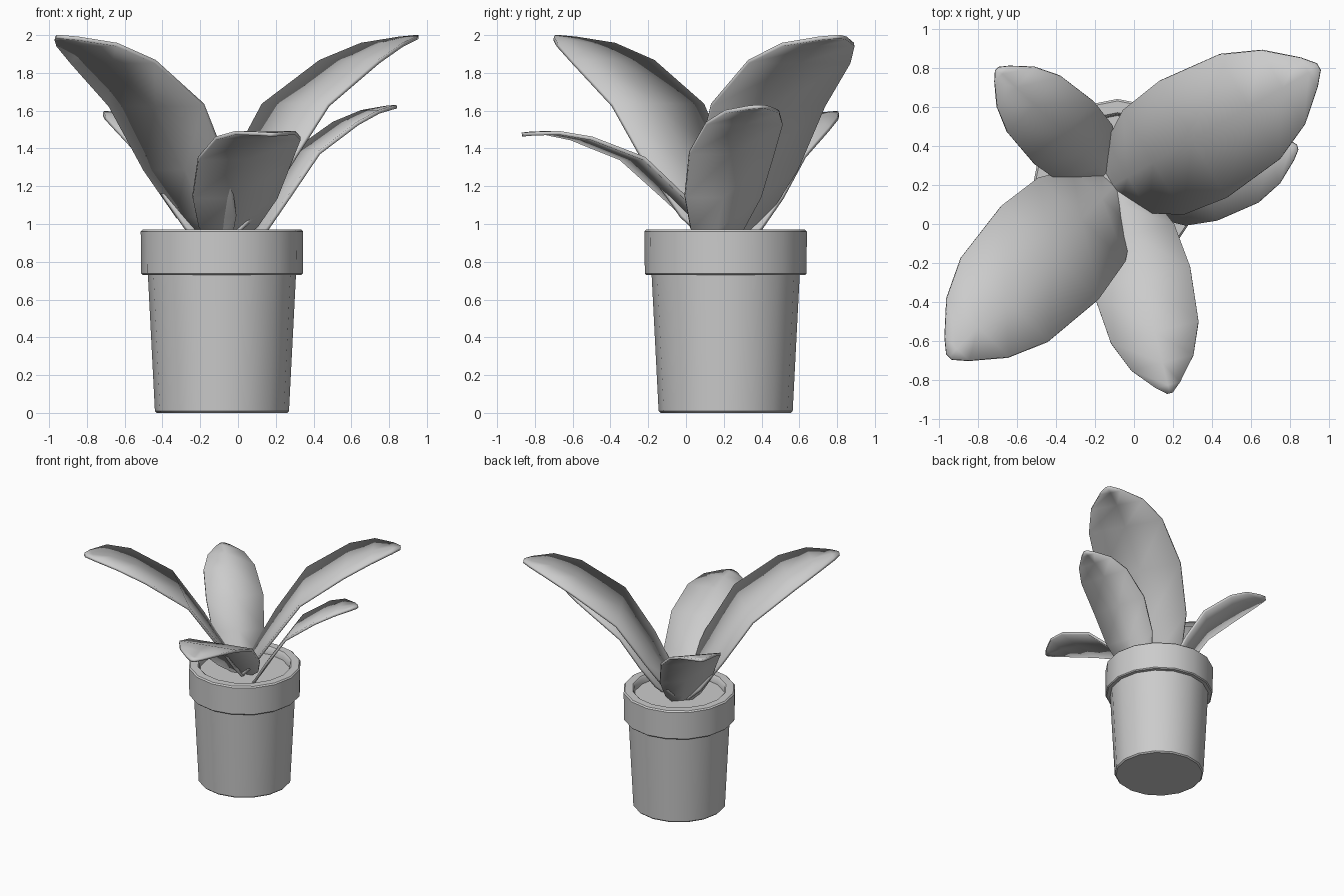
import bpy
import bmesh
import math
from mathutils import Vector

cube = bpy.data.objects.get("Cube")
if cube:
    bpy.data.objects.remove(cube, do_unlink=True)

# One plain grey for everything
grey = bpy.data.materials.new("plain_grey")
grey.use_nodes = True
GREY = (0.6, 0.6, 0.6, 1)
grey.diffuse_color = GREY
grey.node_tree.nodes["Principled BSDF"].inputs["Base Color"].default_value = GREY

SIDES = 16
POT_X, POT_Y = -0.085, 0.21


def finish(bm, name, angle):
    """Turn a bmesh into a smooth shaded object with sharp corners kept."""
    bmesh.ops.recalc_face_normals(bm, faces=bm.faces)
    mesh = bpy.data.meshes.new(name)
    bm.to_mesh(mesh)
    bm.free()
    mesh.materials.append(grey)
    obj = bpy.data.objects.new(name, mesh)
    bpy.context.collection.objects.link(obj)
    bpy.ops.object.select_all(action='DESELECT')
    obj.select_set(True)
    bpy.context.view_layer.objects.active = obj
    bpy.ops.object.shade_smooth_by_angle(angle=math.radians(angle))
    return obj


def lathe(name, profile):
    """Spin a (radius, height) profile round the pot axis and cap both ends."""
    bm = bmesh.new()
    rings = []
    for r, z in profile:
        rings.append([bm.verts.new((POT_X + r * math.cos(math.tau * i / SIDES),
                                    POT_Y + r * math.sin(math.tau * i / SIDES), z))
                      for i in range(SIDES)])
    for a, b in zip(rings, rings[1:]):
        for i in range(SIDES):
            j = (i + 1) % SIDES
            bm.faces.new((a[i], a[j], b[j], b[i]))
    bm.faces.new(rings[0])
    bm.faces.new(rings[-1])
    return finish(bm, name, 40)


# Pot: tapered body, overhanging rim, inner wall and soil level
lathe("pot", [(0.345, 0), (0.355, 0.01), (0.392, 0.73), (0.42, 0.73), (0.428, 0.738),
              (0.43, 0.96), (0.42, 0.97), (0.36, 0.97), (0.35, 0.96), (0.345, 0.91)])

# Leaf rows from base to tip: distance outward, height, half width
LEAF = [(-0.05, -0.05, 0.06), (-0.02, 0, 0.09), (0.07, 0.14, 0.215), (0.22, 0.39, 0.31),
        (0.45, 0.73, 0.345), (0.78, 0.96, 0.31), (0.98, 1.05, 0.22),
        (1.133, 1.082, 0.087), (1.19, 1.09, 0.02)]


def leaf(name, base, turn, scale, pitch=0):
    """Arching strip leaf growing from base toward the turn angle."""
    out = Vector((math.cos(math.radians(turn)), math.sin(math.radians(turn)), 0))
    side = Vector((-out.y, out.x, 0))
    up = Vector((0, 0, 1))
    c, s = math.cos(math.radians(pitch)), math.sin(math.radians(pitch))
    bm = bmesh.new()
    rows = []
    for d, h, w in LEAF:
        mid = Vector(base) + (out * (d * c - h * s) + up * (d * s + h * c)) * scale
        rows.append([bm.verts.new(mid + side * w * k * scale) for k in (-1, 0, 1)])
    for a, b in zip(rows, rows[1:]):
        for i in range(2):
            bm.faces.new((a[i], a[i + 1], b[i + 1], b[i]))
    obj = finish(bm, name, 50)
    solid = obj.modifiers.new("thickness", 'SOLIDIFY')
    solid.thickness = 0.02
    solid.offset = 0
    return obj


leaf("back_left_large_leaf", (-0.085, 0.21, 0.9), 30, 1)
leaf("front_right_large_leaf", (-0.12, 0.175, 0.9), 226, 1)
leaf("back_right_small_leaf", (-0.15, 0.27, 0.89), 136.5, 0.64)
leaf("front_leaf", (-0.072, 0.16, 0.9), 284, 0.745, -14)
leaf("left_small_leaf", (0.065, 0.15, 0.88), 17.5, 0.68)
